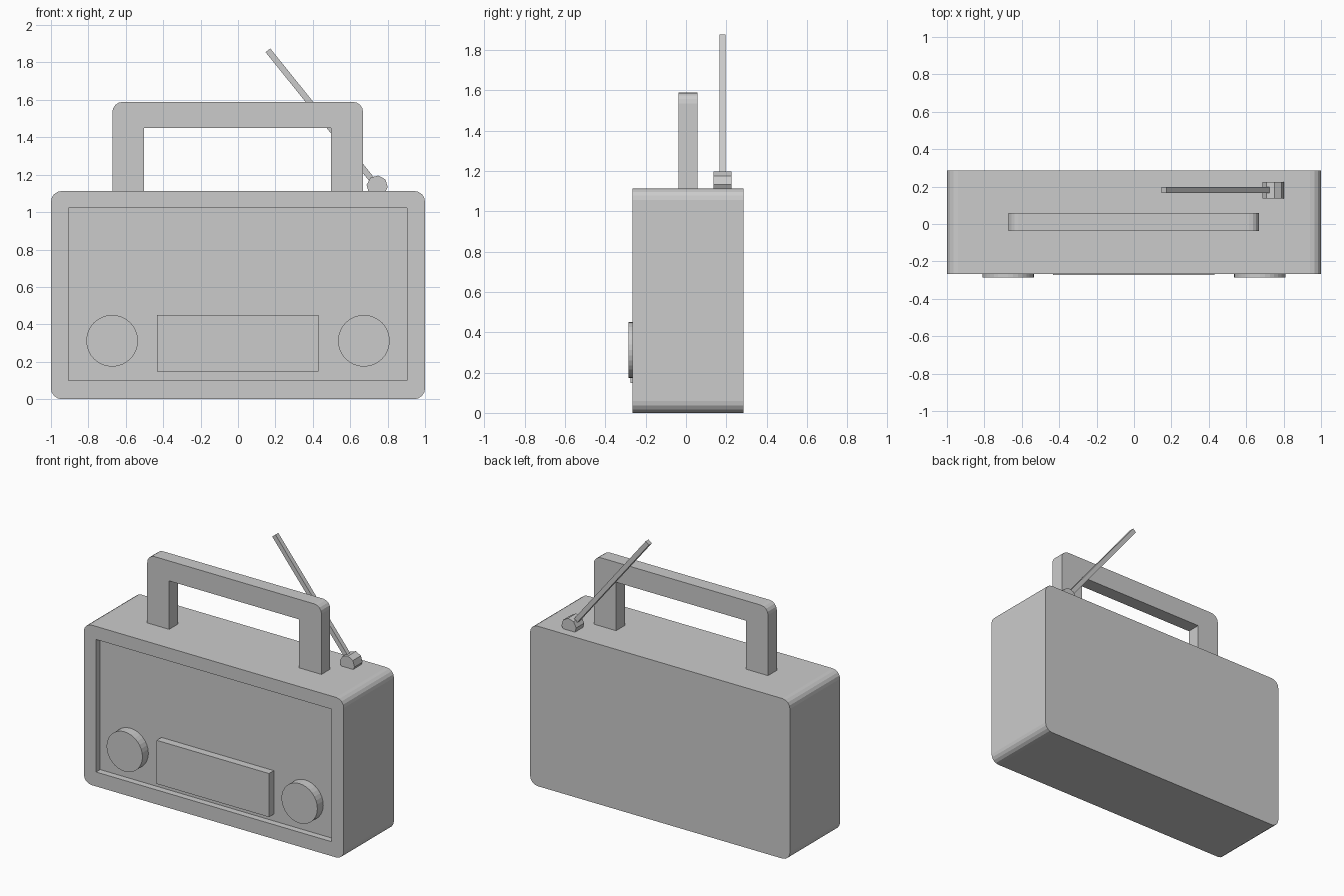
import bpy, bmesh, math
from mathutils import Matrix, Vector

if "Cube" in bpy.data.objects:
    bpy.data.objects.remove(bpy.data.objects["Cube"])


def link(name, bm):
    bmesh.ops.recalc_face_normals(bm, faces=bm.faces[:])
    me = bpy.data.meshes.new(name)
    bm.to_mesh(me)
    bm.free()
    ob = bpy.data.objects.new(name, me)
    bpy.context.collection.objects.link(ob)
    return ob


def extrude_profile(name, pts, y0, y1):
    """Solid from an x/z outline, running from y0 to y1; also returns its front face."""
    bm = bmesh.new()
    face = bm.faces.new([bm.verts.new((x, y0, z)) for x, z in pts])
    back = bmesh.ops.extrude_face_region(bm, geom=[face], use_keep_orig=True)["geom"]
    for v in back:
        if isinstance(v, bmesh.types.BMVert):
            v.co.y = y1
    return link(name, bm)


def arc(cx, cz, r, a0, a1, n):
    return [(cx + r * math.cos(math.radians(a0 + (a1 - a0) * i / n)),
             cz + r * math.sin(math.radians(a0 + (a1 - a0) * i / n))) for i in range(n + 1)]


def rect(x0, x1, z0, z1):
    return [(x0, z0), (x1, z0), (x1, z1), (x0, z1)]


FRONT, BACK, FLOOR = -0.266, 0.286, -0.221
TOP, R = 1.113, 0.058

# Case: rounded outline with a recessed front panel
outline = (arc(1 - R, R, R, -90, 0, 4) + arc(1 - R, TOP - R, R, 0, 90, 4)
           + arc(-1 + R, TOP - R, R, 90, 180, 4) + arc(-1 + R, R, R, 180, 270, 4))
case = extrude_profile("case", outline, FRONT, BACK)
cutter = extrude_profile("recess_cutter", rect(-0.906, 0.904, 0.10, 1.022), FRONT - 0.2, FLOOR)
cutter.hide_render = True
cutter.hide_viewport = True
cut = case.modifiers.new("recess", 'BOOLEAN')
cut.operation = 'DIFFERENCE'
cut.solver = 'EXACT'
cut.object = cutter

# Tuning display
extrude_profile("display", rect(-0.434, 0.43, 0.147, 0.45), -0.274, FLOOR + 0.005)

# Knobs
for side, name in ((-1, "left_knob"), (1, "right_knob")):
    extrude_profile(name, arc(side * 0.673, 0.312, 0.138, 0, 348.75, 31), -0.286, FLOOR + 0.005)

# Carrying handle: rounded outside corners, square opening
h = 0.055
handle = ([(0.669, TOP - 0.01)] + arc(0.669 - h, 1.589 - h, h, 0, 90, 4)
          + arc(-0.672 + h, 1.589 - h, h, 90, 180, 4)
          + [(-0.672, TOP - 0.01), (-0.503, TOP - 0.01), (-0.503, 1.45),
             (0.497, 1.45), (0.497, TOP - 0.01)])
extrude_profile("handle", handle, -0.038, 0.058)

# Antenna pivot: eight-sided drum, turned to the rod's angle
pivot, tip = Vector((0.744, 0.181, 1.139)), Vector((0.16, 0.181, 1.865))
d = tip - pivot
ang = math.degrees(math.atan2(d.z, d.x))
extrude_profile("antenna_pivot", arc(pivot.x, pivot.z, 0.057, ang, ang + 315, 7), 0.137, 0.225)

# Antenna rod: square section
bm = bmesh.new()
mid = (pivot + tip) / 2
rot = Matrix.Rotation(-math.radians(ang), 4, 'Y')
bmesh.ops.create_cube(bm, size=1, matrix=Matrix.Translation(mid) @ rot
                      @ Matrix.Diagonal((d.length, 0.032, 0.032, 1)))
link("antenna_rod", bm)
